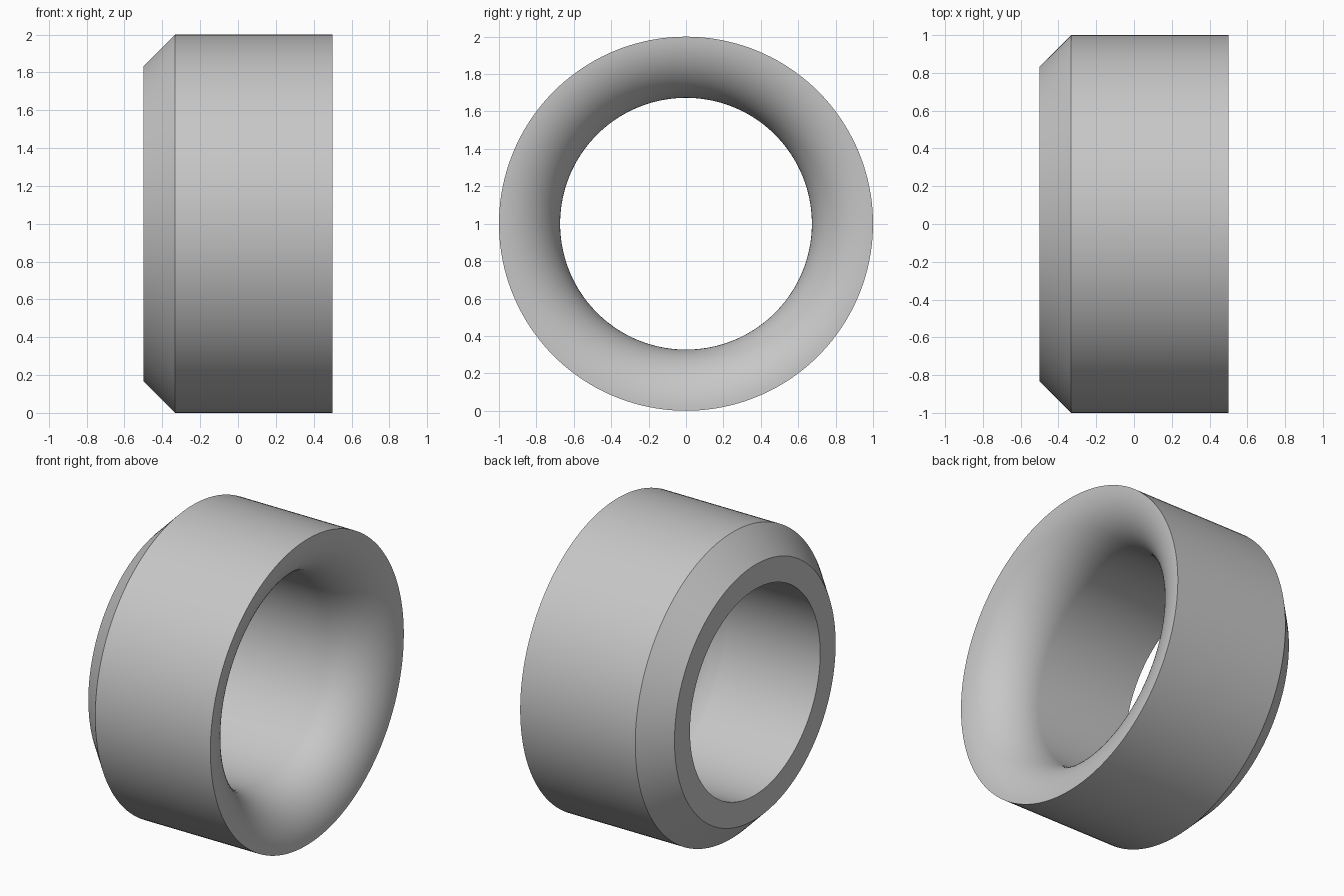
import bpy
import bmesh
from math import sin, cos, pi, radians
from mathutils import Vector, Matrix

cube = bpy.data.objects.get("Cube")
if cube:
    bpy.data.objects.remove(cube, do_unlink=True)

OUTER, BORE = 1.0, 0.673
HALF = 0.5            # half of the width along x
CHAMFER = 0.167
FLARE = OUTER - BORE  # radius of the rounded mouth
SIDES, ARC_STEPS = 160, 24

# Grey finish
grey = bpy.data.materials.new("plain grey")
grey.use_nodes = True
colour = (0.57, 0.57, 0.57, 1)
grey.diffuse_color = colour
grey.node_tree.nodes["Principled BSDF"].inputs["Base Color"].default_value = colour

# Closed cross-section as (x, radius): flat left face, chamfer, outer wall
profile = [(-HALF, BORE), (-HALF, OUTER - CHAMFER), (CHAMFER - HALF, OUTER)]
# Rounded mouth from the right rim back into the bore
for i in range(ARC_STEPS, -1, -1):
    t = pi / 2 * i / ARC_STEPS
    profile.append((HALF - FLARE + FLARE * sin(t), OUTER - FLARE * cos(t)))

# Revolve the section around the x axis
bm = bmesh.new()
verts = [bm.verts.new((x, 0, r)) for x, r in profile]
edges = [bm.edges.new((v, verts[(i + 1) % len(verts)])) for i, v in enumerate(verts)]
bmesh.ops.spin(bm, geom=verts + edges, cent=(0, 0, 0), axis=(1, 0, 0),
               angle=2 * pi, steps=SIDES, use_merge=True)
bmesh.ops.remove_doubles(bm, verts=bm.verts, dist=0.0001)
bmesh.ops.recalc_face_normals(bm, faces=bm.faces)
bmesh.ops.transform(bm, matrix=Matrix.Translation(Vector((0, 0, OUTER))), verts=bm.verts)

mesh = bpy.data.meshes.new("flared_ring")
bm.to_mesh(mesh)
bm.free()
mesh.materials.append(grey)
ring = bpy.data.objects.new("flared_ring", mesh)
bpy.context.collection.objects.link(ring)

# Smooth walls with crisp rims
bpy.ops.object.select_all(action="DESELECT")
ring.select_set(True)
bpy.context.view_layer.objects.active = ring
bpy.ops.object.shade_smooth_by_angle(angle=radians(30))
